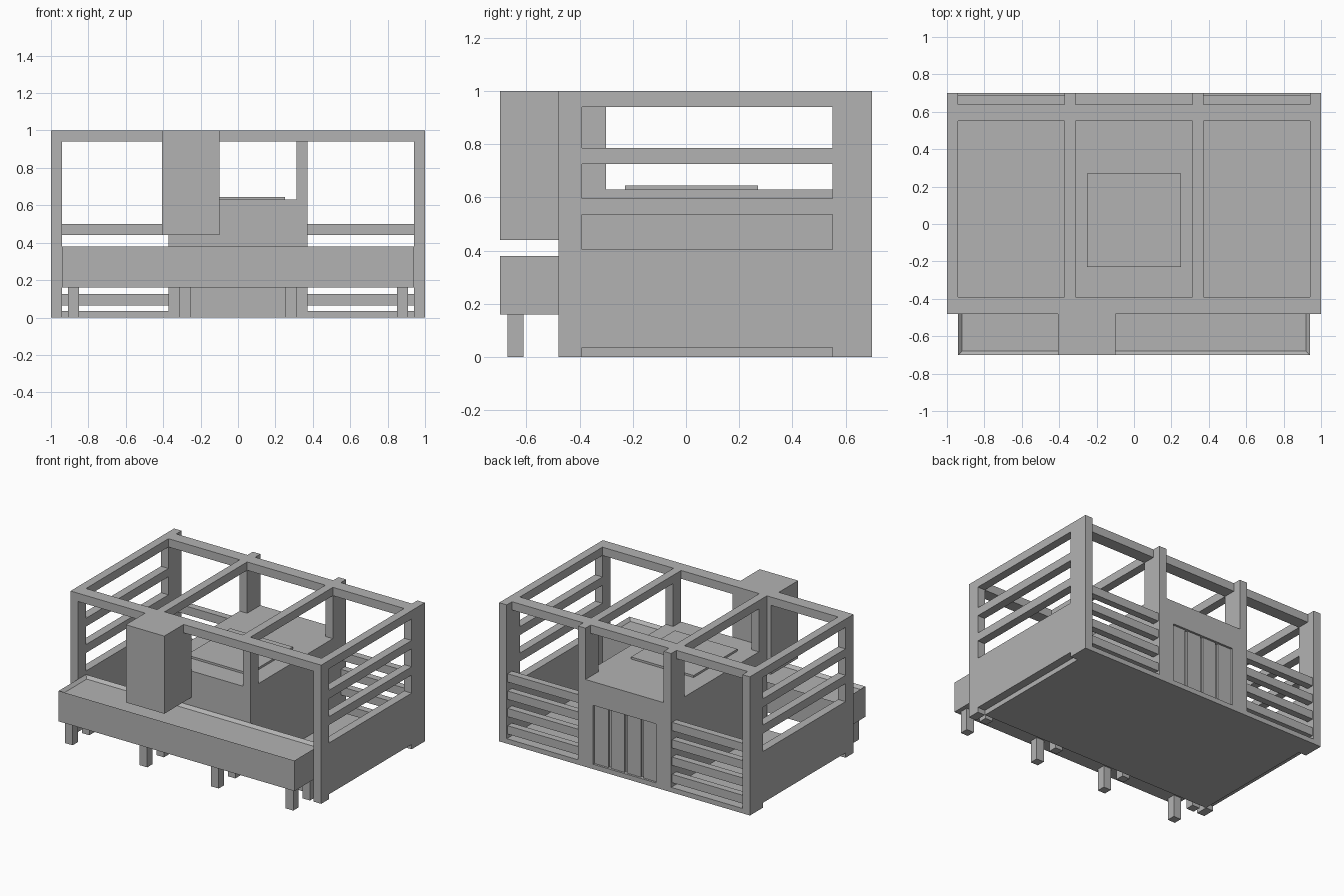
import bpy, bmesh

cube = bpy.data.objects.get("Cube")
if cube:
    bpy.data.objects.remove(cube, do_unlink=True)

grey = bpy.data.materials.new("plain_grey")
grey.use_nodes = True
colour = (0.45, 0.45, 0.45, 1)
grey.diffuse_color = colour
grey.node_tree.nodes["Principled BSDF"].inputs["Base Color"].default_value = colour


def boxes(name, *spans):
    """One object made of boxes, each given as (x range, y range, z range)."""
    bm = bmesh.new()
    for span in spans:
        corners = bmesh.ops.create_cube(bm, size=1)["verts"]
        for v in corners:
            for axis, (low, high) in enumerate(span):
                v.co[axis] = high if v.co[axis] > 0 else low
    mesh = bpy.data.meshes.new(name)
    bm.to_mesh(mesh)
    bm.free()
    mesh.materials.append(grey)
    ob = bpy.data.objects.new(name, mesh)
    bpy.context.collection.objects.link(ob)
    return ob


def both(name, x, y, z):
    """The same box on the left and right sides."""
    boxes("left_" + name, (x, y, z))
    boxes("right_" + name, ((-x[1], -x[0]), y, z))


OUTER = (0.94, 1)         # side wall thickness
INNER = (0.312, 0.372)    # posts beside the counter
FRONT = (-0.48, -0.39)
BACK = (0.55, 0.7)
BAY = (-0.39, 0.55)       # between front and back posts
TOP = (0.94, 1)

# Floor
boxes("floor", ((-0.94, 0.94), (-0.39, 0.7), (0, 0.035)))

# Posts
both("front_corner_post", OUTER, FRONT, (0, 1))
both("back_corner_post", OUTER, BACK, (0, 1))
both("front_inner_post", INNER, (-0.39, -0.3), (0.63, 0.94))
both("back_inner_post", INNER, BACK, (0.63, 1))

# Roof beams
boxes("front_beam", ((-0.94, 0.94), FRONT, TOP))
boxes("back_beam", ((-0.94, 0.94), (0.55, 0.64), TOP))
both("side_beam", OUTER, BAY, TOP)
both("inner_beam", INNER, BAY, TOP)

# Side walls and rails
both("side_wall", OUTER, BAY, (0.035, 0.405))
for z in (0.535, 0.725):
    both("side_rail", OUTER, BAY, (z, z + 0.06))

# Back slats
for i in range(4):
    z = 0.065 + 0.125 * i
    both("back_slat", (0.372, 0.94), (0.64, 0.69), (z, z + 0.06))

# Counter, with a recessed panel of planks at its back
W = 0.372
boxes("counter", ((-W, W), (-0.39, 0.67), (0.035, 0.63)))
rim = (0.67, 0.7)
boxes("counter_back_frame",
      ((-W, -0.25), rim, (0.035, 0.63)), ((0.25, W), rim, (0.035, 0.63)),
      ((-0.25, 0.25), rim, (0.46, 0.63)))
boxes("back_planks", *[((x, x + 0.11), (0.67, 0.685), (0.035, 0.46))
                       for x in (-0.25 + 0.13 * i for i in range(4))])
boxes("counter_plate", ((-0.25, 0.25), (-0.23, 0.27), (0.63, 0.645)))

# Front trough with a raised rim
trough = boxes("trough", ((-0.94, 0.94), (-0.7, -0.39), (0.16, 0.38)))
bm = bmesh.new()
bm.from_mesh(trough.data)
bm.normal_update()
top = [f for f in bm.faces if f.normal.z > 0.9]
bmesh.ops.inset_region(bm, faces=top, thickness=0.03)
bmesh.ops.translate(bm, verts=top[0].verts, vec=(0, 0, -0.02))
bm.to_mesh(trough.data)
bm.free()

# Trough legs, in two rows
for y in (-0.67, -0.48):
    for x in (0.255, 0.85):
        both("trough_leg", (x, x + 0.06), (y, y + 0.06), (0, 0.16))

# Tall block hung on the front
boxes("front_block", ((-0.405, -0.098), (-0.7, -0.39), (0.44, 1)))
